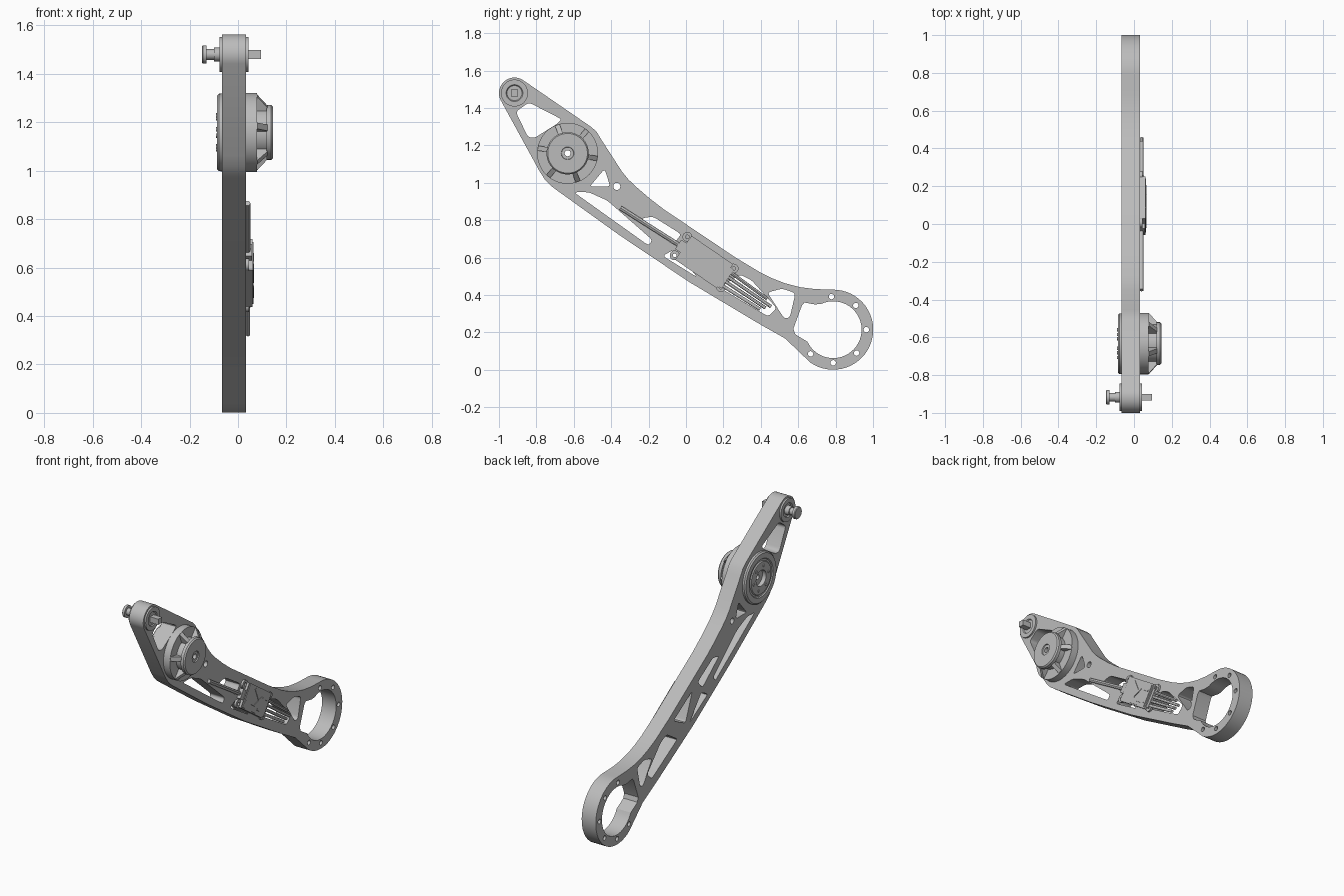
import bpy, bmesh, math
from mathutils import Matrix, Vector

cube = bpy.data.objects.get("Cube")
if cube:
    bpy.data.objects.remove(cube, do_unlink=True)

grey = bpy.data.materials.new("plain grey")
grey.use_nodes = True
grey.diffuse_color = (0.5, 0.5, 0.5, 1)
grey.node_tree.nodes["Principled BSDF"].inputs["Base Color"].default_value = (0.5, 0.5, 0.5, 1)

BACK, FACE = -0.066, 0.033          # side faces of the arm plate
MOTOR = (-0.633, 1.158)
PIVOT = (-0.917, 1.48)
RING = (0.787, 0.215)
BOARD, TILT = (0.097, 0.577), -0.6


def finish(name, bm):
    bmesh.ops.remove_doubles(bm, verts=bm.verts, dist=1e-5)
    bmesh.ops.recalc_face_normals(bm, faces=bm.faces)
    mesh = bpy.data.meshes.new(name)
    bm.to_mesh(mesh)
    bm.free()
    ob = bpy.data.objects.new(name, mesh)
    bpy.context.collection.objects.link(ob)
    mesh.materials.append(grey)
    bpy.ops.object.select_all(action="DESELECT")
    ob.select_set(True)
    bpy.context.view_layer.objects.active = ob
    bpy.ops.object.shade_smooth_by_angle(angle=math.radians(30))
    return ob


def polar(centre, r, degrees):
    a = math.radians(degrees)
    return (centre[0] + r * math.cos(a), centre[1] + r * math.sin(a))


def arc(centre, r, start, end, steps):
    return [polar(centre, r, start + (end - start) * i / steps) for i in range(steps + 1)]


def circle(centre, r, steps=16):
    return arc(centre, r, 0, 360, steps)[:-1]


def hundredths(points):
    return [(y / 100, z / 100) for y, z in points]


def rounded(points, r=0.02):
    """Polygon with each corner replaced by a small curve."""
    out = []
    for i, p in enumerate(points):
        p = Vector(p)
        ends = []
        for q in (points[i - 1], points[(i + 1) % len(points)]):
            d = Vector(q) - p
            ends.append(p + d.normalized() * min(r, 0.4 * d.length))
        a, b = ends
        for k in range(5):
            t = k / 4
            out.append(tuple(a * (1 - t) ** 2 + p * 2 * t * (1 - t) + b * t * t))
    return out


def lathe(name, centre, profile, steps=48):
    """Closed (x, radius) profile turned about an axis along x."""
    bm = bmesh.new()
    vs = [bm.verts.new((x, r, 0)) for x, r in profile]
    es = [bm.edges.new((vs[i - 1], vs[i])) for i in range(len(vs))]
    bmesh.ops.spin(bm, geom=vs + es, cent=(0, 0, 0), axis=(1, 0, 0),
                   angle=math.tau, steps=steps, use_duplicate=False)
    ob = finish(name, bm)
    ob.location = (0, *centre)
    return ob


def box(name, centre, size, x0, x1, angle=0.0):
    bm = bmesh.new()
    bmesh.ops.create_cube(bm, size=1, matrix=Matrix.Diagonal((x1 - x0, *size, 1)))
    ob = finish(name, bm)
    ob.location = ((x0 + x1) / 2, *centre)
    ob.rotation_euler.x = angle
    return ob


def rod(name, start, end, r, x):
    a, b = Vector((x, *start)), Vector((x, *end))
    bm = bmesh.new()
    bmesh.ops.create_cone(bm, cap_ends=True, segments=12, radius1=r, radius2=r, depth=(b - a).length)
    ob = finish(name, bm)
    ob.location = (a + b) / 2
    ob.rotation_euler = (b - a).to_track_quat("Z", "Y").to_euler()
    return ob


def on_board(u, v):
    c, s = math.cos(TILT), math.sin(TILT)
    return (BOARD[0] + u * c - v * s, BOARD[1] + u * s + v * c)


# Arm plate: outline, lightening cutouts and screw holes
top_edge = hundredths([(-50.4, 129.7), (-47.6, 127), (-45.4, 123.3), (-34.3, 106.1), (-30.8, 101.8),
                       (-26.8, 98), (-19.6, 91.8), (-11.8, 85.8), (26.3, 60.2), (39.7, 52.1),
                       (46.5, 48.8), (53, 46.3), (61, 44.2), (69, 43.2)])
bottom_edge = hundredths([(53, 16.8), (39.7, 24.3), (2, 46.8), (-35.4, 71.9), (-69, 96),
                          (-72.3, 98.5), (-75.4, 101.7), (-78.3, 106.2)])
outline = (arc(PIVOT, 0.083, 207, 55, 18) + top_edge
           + arc(RING, 0.214, 90, -125, 32) + bottom_edge)
ring_hole = arc(RING, 0.152, 115, -155, 36) + hundredths(
    [(60.5, 17.7), (58.3, 19.2), (57.4, 22), (62, 34.5), (63.3, 36), (69, 35)])
cutouts = [
    [(-91, 138), (-84, 143), (-66.5, 134), (-69, 131.5), (-81, 124), (-84.5, 124.5)],
    [(-51.5, 98), (-43.5, 107.5), (-40.5, 98)],
    [(-60, 95), (-52, 95), (-42, 90.5), (-18, 69.5), (-20, 66.5)],
    [(-24, 81), (-17.7, 82), (-2.5, 72.5), (-7, 67)],
    [(-12.5, 61), (-6, 64.5), (6, 49.5)],
    [(3, 69), (22, 57), (10, 51)],
    [(18, 44), (29, 51), (35, 48), (48.5, 33), (44, 28.5)],
    [(43.5, 41.4), (51.5, 43.5), (58.5, 41), (55.5, 28), (52.5, 27.5)],
]
loops = [outline, ring_hole, circle(MOTOR, 0.12, 32), circle((-0.37, 0.981), 0.019)]
loops += [rounded(hundredths(c)) for c in cutouts]
loops += [circle(polar(RING, 0.177, a), 0.0145) for a in (93, 47, 0, -45, -90, -133)]

curve = bpy.data.curves.new("arm_profile", "CURVE")
curve.dimensions = "2D"
curve.fill_mode = "BOTH"
curve.extrude = (FACE - BACK) / 2
for loop in loops:
    spline = curve.splines.new("POLY")
    spline.points.add(len(loop) - 1)
    for point, (y, z) in zip(spline.points, loop):
        point.co = (y, z, 0, 1)
    spline.use_cyclic_u = True
helper = bpy.data.objects.new("arm_profile", curve)
bpy.context.collection.objects.link(helper)
flat = bpy.data.meshes.new_from_object(helper.evaluated_get(bpy.context.evaluated_depsgraph_get()))
bpy.data.objects.remove(helper, do_unlink=True)
bm = bmesh.new()
bm.from_mesh(flat)
stand = Matrix(((0, 0, 1, (FACE + BACK) / 2), (1, 0, 0, 0), (0, 1, 0, 0), (0, 0, 0, 1)))
bmesh.ops.transform(bm, matrix=stand, verts=bm.verts)
finish("arm_plate", bm)

# Joint motor with hollow shaft, ribs and rear bolts
lathe("motor", MOTOR, [
    (-0.06, 0.016), (-0.06, 0.05), (-0.086, 0.05), (-0.086, 0.1), (-0.08, 0.105), (-0.08, 0.115),
    (-0.086, 0.12), (-0.086, 0.152), (-0.078, 0.16), (0.03, 0.163), (0.078, 0.163), (0.078, 0.1),
    (0.118, 0.1), (0.118, 0.113), (0.137, 0.113), (0.145, 0.106), (0.145, 0.034), (0.139, 0.032),
    (0.139, 0.016)], 64)
for i in range(6):
    a = 50 + 60 * i
    bm = bmesh.new()
    side = [bm.verts.new((x, r, -0.013)) for x, r in
            ((0.075, 0.095), (0.075, 0.161), (0.08, 0.161), (0.122, 0.113), (0.122, 0.095))]
    face = bm.faces.new(side)
    moved = bmesh.ops.extrude_face_region(bm, geom=[face])["geom"]
    bmesh.ops.translate(bm, vec=(0, 0, 0.026), verts=[v for v in moved if isinstance(v, bmesh.types.BMVert)])
    rib = finish("motor_rib", bm)
    rib.location = (0, *MOTOR)
    rib.rotation_euler.x = math.radians(a)
    spot = polar(MOTOR, 0.075, a)
    lathe("motor_bolt", spot, [(-0.09, 0.004), (-0.09, 0.009), (-0.08, 0.009), (-0.08, 0.004)], 12)

# Pivot bearing and stepped pin
lathe("pivot_bearing", PIVOT, [
    (-0.07, 0.015), (-0.07, 0.04), (-0.077, 0.045), (-0.077, 0.072), (0.043, 0.072),
    (0.043, 0.045), (0.037, 0.04), (0.037, 0.015)])
lathe("pivot_pin", PIVOT, [
    (-0.149, 0), (-0.149, 0.034), (-0.145, 0.038), (-0.13, 0.038), (-0.13, 0.022), (-0.1, 0.022),
    (-0.1, 0.028), (-0.06, 0.028), (-0.06, 0)], 32)
box("pivot_pin_end", PIVOT, (0.036, 0.036), -0.06, 0.094)

# Controller case with mounting ears
box("controller_case", BOARD, (0.27, 0.155), FACE - 0.002, 0.06, TILT)
box("controller_lid", on_board(0.0, 0.0), (0.25, 0.14), 0.06, 0.064, TILT)
for u in (-0.15, 0.15):
    for v in (-0.06, 0.06):
        lathe("mounting_ear", on_board(u, v), [
            (FACE - 0.001, 0.01), (FACE - 0.001, 0.026), (0.046, 0.026), (0.046, 0.01)], 20)
for u, v, length, turn in ((-0.06, -0.03, 0.12, 0), (0.015, 0.0, 0.07, 0.9), (-0.02, 0.035, 0.09, -0.6),
                           (0.08, 0.03, 0.06, 0), (0.07, -0.045, 0.08, 0)):
    box("lid_ridge", on_board(u, v), (length, 0.01), 0.063, 0.067, TILT + turn)
box("front_connector", on_board(-0.148, 0), (0.04, 0.06), FACE, 0.057, TILT)
box("rear_connector", on_board(0.14, -0.005), (0.03, 0.12), FACE, 0.052, TILT)

# Signal lead and power cables
rod("signal_lead", (-0.35, 0.866), on_board(-0.14, 0), 0.012, 0.039)
for v, length in ((-0.05, 0.25), (-0.022, 0.27), (0.006, 0.29), (0.034, 0.25)):
    rod("power_cable", on_board(0.14, v), on_board(0.14 + length, v * 0.8), 0.009, 0.041)
